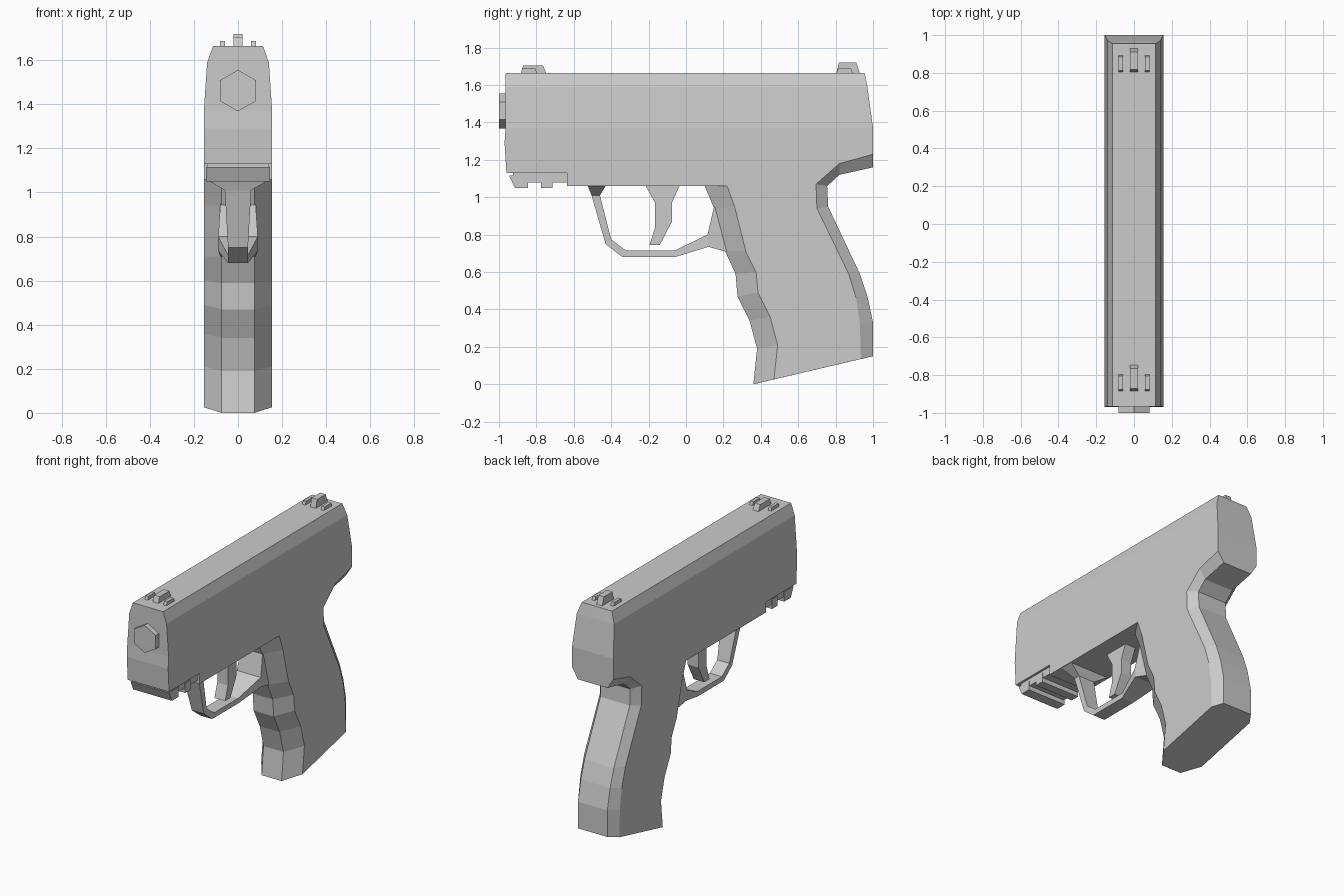
import bpy, bmesh, math


def loft(name, rings):
    """Skin a list of equal-length point rings and cap both ends."""
    bm = bmesh.new()
    vs = [[bm.verts.new(p) for p in r] for r in rings]
    n = len(rings[0])
    for a, b in zip(vs, vs[1:]):
        for i in range(n):
            j = (i + 1) % n
            bm.faces.new((a[i], a[j], b[j], b[i]))
    bm.faces.new(vs[0])
    bm.faces.new(vs[-1])
    bmesh.ops.remove_doubles(bm, verts=bm.verts, dist=1e-5)
    bmesh.ops.recalc_face_normals(bm, faces=bm.faces)
    me = bpy.data.meshes.new(name)
    bm.to_mesh(me)
    bm.free()
    ob = bpy.data.objects.new(name, me)
    bpy.context.collection.objects.link(ob)
    return ob


def plate(name, profile, hw, x=0):
    """Extrude a (y, z) profile sideways to half-width hw around x."""
    return loft(name, [[(x + s * hw, y, z) for y, z in profile] for s in (-1, 1)])


# slide: (z, half-width, front y, back y), rear end slopes and top edges taper
levels = [(1.665, .113, -.965, .955), (1.59, .14, -.965, .97),
          (1.37, .155, -.965, 1.0), (1.29, .155, -.97, 1.0)]
loft("slide", [[(-w, f, z), (w, f, z), (w, b, z), (-w, b, z)]
               for z, w, f, b in levels])

# frame under the slide
plate("frame", [(-.97, 1.29), (-.96, 1.13), (-.635, 1.13), (-.635, 1.06),
                (.22, 1.06), (1, 1.23), (1, 1.29)], .155)

# grip stations: front centre, front side, back side, back centre as (y, z)
stations = [
    ((.10, 1.06), (.22, 1.06), (1.0, 1.23), (1.0, 1.23)),
    ((.10, 1.06), (.22, 1.06), (1.0, 1.23), (1.0, 1.16)),
    ((.15, .94), (.26, .95), (.82, 1.18), (.82, 1.12)),
    ((.21, .71), (.32, .71), (.695, 1.07), (.755, 1.06)),
    ((.265, .59), (.375, .60), (.70, .94), (.76, .95)),
    ((.275, .47), (.385, .49), (.87, .59), (.93, .59)),
    ((.34, .34), (.45, .36), (.91, .46), (.97, .47)),
    ((.38, .19), (.49, .21), (.93, .32), (1.0, .33)),
    ((.36, .0), (.47, .026), (.935, .135), (1.0, .15)),
]
widths = (.075, .155, .155, .11)
loft("grip", [[(w, *p) for w, p in zip(widths, s)] +
              [(-w, *p) for w, p in reversed(list(zip(widths, s)))]
              for s in stations])

# trigger guard: outer point, inner point, half-width
guard = [((-.525, 1.06), (-.43, 1.06), .145), ((-.505, 1.01), (-.46, 1.01), .06),
         ((-.43, .75), (-.40, .775), .045), ((-.34, .68), (-.32, .715), .045),
         ((-.06, .68), (-.06, .715), .045), ((.12, .735), (.115, .80), .09),
         ((.21, .71), (.15, .95), .08), ((.30, .72), (.27, .95), .08)]
loft("trigger_guard", [[(-w, *o), (w, *o), (w, *i), (-w, *i)] for o, i, w in guard])

# trigger
plate("trigger", [(-.215, 1.06), (-.035, 1.06), (-.075, .97), (-.075, .87),
                  (-.14, .745), (-.195, .745), (-.165, .84), (-.165, .97)], .04)

# accessory rail and its two teeth
plate("rail", [(-.925, 1.13), (-.635, 1.13), (-.635, 1.08), (-.925, 1.08)], .14)
plate("rail_tooth_front", [(-.945, 1.115), (-.845, 1.115), (-.845, 1.05), (-.915, 1.05)], .145)
plate("rail_tooth_back", [(-.775, 1.115), (-.715, 1.115), (-.715, 1.05), (-.775, 1.05)], .145)

# hexagonal muzzle
loft("muzzle", [[(.094 * math.sin(i * math.pi / 3), y, 1.462 + .094 * math.cos(i * math.pi / 3))
                 for i in range(6)] for y in (-1.0, -.95)])

# sights: tall centre post flanked by two low bars
for label, y0, y1, top in (("front", -.885, -.745, 1.705), ("rear", .803, .93, 1.72)):
    plate(label + "_sight_post", [(y0, 1.66), (y1, 1.66), (y1 - .02, top), (y0 + .015, top)], .021)
    for side, x in (("left", -.07), ("right", .07)):
        plate(f"{label}_sight_bar_{side}", [(y0, 1.66), (y0 + .09, 1.66),
                                            (y0 + .08, 1.688), (y0 + .01, 1.688)], .011, x)
